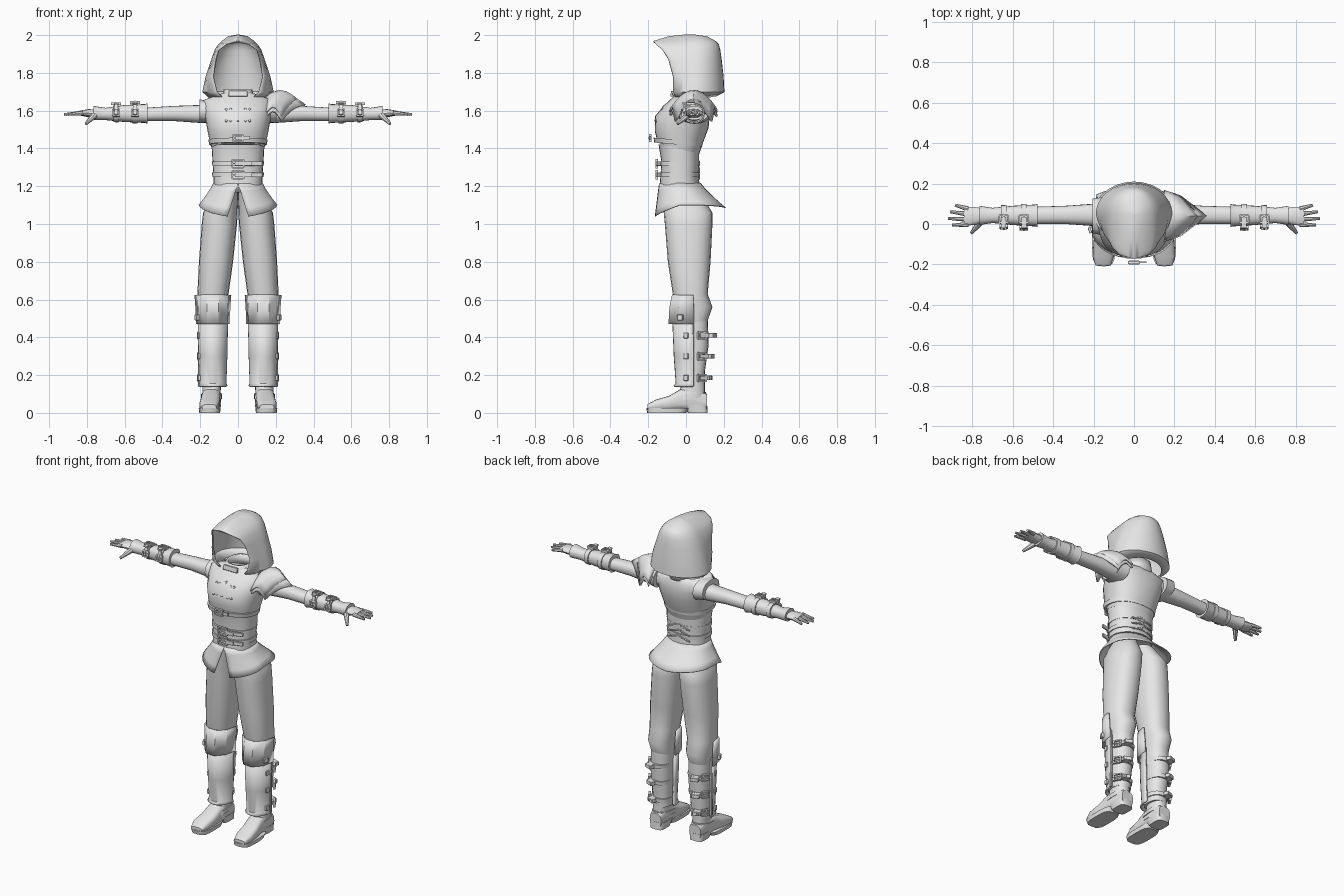
import bpy, bmesh
from math import sin, cos, pi, copysign, radians
from mathutils import Vector, Matrix

cube = bpy.data.objects.get("Cube")
if cube:
    bpy.data.objects.remove(cube, do_unlink=True)

grey = bpy.data.materials.new("plain grey")
grey.use_nodes = True
colour = (.8, .8, .8, 1)
grey.diffuse_color = colour
grey.node_tree.nodes["Principled BSDF"].inputs["Base Color"].default_value = colour


def finish(name, bm, mirror=False, thick=0, sharp=40, bevel=0):
    """Turn a bmesh into a named, shaded object with its modifiers."""
    bmesh.ops.remove_doubles(bm, verts=bm.verts, dist=.0005)
    bmesh.ops.recalc_face_normals(bm, faces=bm.faces)
    mesh = bpy.data.meshes.new(name)
    bm.to_mesh(mesh)
    bm.free()
    obj = bpy.data.objects.new(name, mesh)
    bpy.context.collection.objects.link(obj)
    mesh.materials.append(grey)
    bpy.ops.object.select_all(action='DESELECT')
    obj.select_set(True)
    bpy.context.view_layer.objects.active = obj
    bpy.ops.object.shade_smooth_by_angle(angle=radians(sharp))
    if mirror:
        mod = obj.modifiers.new("mirror", 'MIRROR')
        mod.merge_threshold = .002
    if thick:
        mod = obj.modifiers.new("thickness", 'SOLIDIFY')
        mod.thickness, mod.offset = thick, 0
    if bevel:
        mod = obj.modifiers.new("bevel", 'BEVEL')
        mod.width, mod.segments = bevel, 1
    return obj


def surface(name, fn, nu, nv, closed=False, caps=False, **options):
    """Grid of faces through fn(i, j); closed joins the ends of each row."""
    bm = bmesh.new()
    count = nu if closed else nu + 1
    rows = [[bm.verts.new(fn(i, j)) for i in range(count)] for j in range(nv + 1)]
    for low, high in zip(rows, rows[1:]):
        for i in range(nu):
            k = (i + 1) % count
            bm.faces.new((low[i], low[k], high[k], high[i]))
    if caps:
        bm.faces.new(rows[0])
        bm.faces.new(rows[-1])
    return finish(name, bm, **options)


def tube(name, rows, axis='z', n=20, square=2.3, tilt=0, caps=True, **options):
    """Rounded tube; each row is a position and the extents on the other two axes."""
    def point(i, j):
        at, a0, a1, b0, b1 = rows[j]
        c, s = cos(2 * pi * i / n), sin(2 * pi * i / n)
        c, s = (copysign(abs(t) ** (2 / square), t) for t in (c, s))
        a, b = (a0 + a1 + c * (a1 - a0)) / 2, (b0 + b1 + s * (b1 - b0)) / 2
        at -= tilt * s
        return {'x': (at, a, b), 'y': (a, at, b), 'z': (a, b, at)}[axis]
    return surface(name, point, n, len(rows) - 1, closed=True, caps=caps, **options)


def add_box(bm, size, matrix):
    bmesh.ops.create_cube(bm, size=1, matrix=matrix @ Matrix.Diagonal((*size, 1)))


def facing(place, normal, turn=0):
    spin = Matrix.Rotation(radians(turn), 4, 'Z')
    return Matrix.Translation(place) @ Vector(normal).to_track_quat('Z', 'Y').to_matrix().to_4x4() @ spin


def plate(name, place, normal, size, turn=0, **options):
    bm = bmesh.new()
    add_box(bm, size, facing(place, normal, turn))
    return finish(name, bm, bevel=.002, **options)


def buckle(name, place, normal, w, h, turn=0, **options):
    """Rectangular frame with a strap end and a prong."""
    bm, bar = bmesh.new(), .008
    base = facing(place, normal, turn)
    for side in (-1, 1):
        add_box(bm, (bar, h, .014), base @ Matrix.Translation((side * w / 2, 0, 0)))
        add_box(bm, (w, bar, .014), base @ Matrix.Translation((0, side * h / 2, 0)))
    add_box(bm, (w * 1.5, h * .55, .008), base @ Matrix.Translation((w * .5, 0, 0)))
    add_box(bm, (w, .006, .02), base)
    return finish(name, bm, **options)


def taper(name, start, end, r0, r1, **options):
    start, end = Vector(start), Vector(end)
    bm = bmesh.new()
    bmesh.ops.create_cone(bm, cap_ends=True, segments=8, radius1=r0, radius2=r1, depth=(end - start).length,
                          matrix=facing((start + end) / 2, end - start))
    return finish(name, bm, **options)


# Hood: height, rim x, rim y, side x, back y
hood = [(1.66, .07, -.05, .14, .16), (1.70, .11, -.065, .185, .2), (1.78, .13, -.065, .168, .195),
        (1.87, .115, -.09, .138, .185), (1.92, .1, -.12, .12, .178), (1.95, .06, -.155, .1, .17),
        (1.965, 0, -.172, .085, .155), (1.99, 0, -.09, .05, .11), (2, 0, 0, 0, .03)]


def hood_point(i, j):
    z, rim_x, rim_y, side, back = hood[j]
    u, mid = i / 8, .05
    if u <= 1:
        blend = (u + sin(u * pi / 2)) / 2
        return rim_x + (side - rim_x) * blend, mid + (rim_y - mid) * cos(u * pi / 2), z
    a = (u - 1) * pi / 2
    return side * cos(a), mid + (back - mid) * sin(a), z + .02 * sin(a) * (j == 0)


surface("hood", hood_point, 16, len(hood) - 1, mirror=True, thick=.008, sharp=50)
tube("collar", [(1.63, -.085, .085, -.075, .11), (1.71, -.07, .07, -.055, .1)], caps=False, thick=.012)
plate("collar_clasp", (0, -.075, 1.69), (0, -1, .2), (.1, .03, .012))

# Torso
tube("chest", [(1.4, -.14, .14, -.15, .07), (1.46, -.155, .155, -.165, .09), (1.54, -.17, .17, -.165, .12),
               (1.6, -.185, .185, -.115, .125), (1.645, -.19, .19, -.065, .12), (1.67, -.11, .11, -.04, .11)],
     n=28, tilt=.03)
tube("corset", [(1.19, -.13, .13, -.14, .075), (1.26, -.13, .13, -.135, .065), (1.33, -.135, .135, -.13, .07),
                (1.42, -.14, .14, -.145, .07)], n=28)
tube("chest_strap", [(1.42, -.152, .152, -.168, .085), (1.445, -.157, .157, -.172, .088)], n=28, tilt=.012)
buckle("chest_buckle", (0, -.19, 1.455), (0, -1, 0), .05, .035)
for n, z in enumerate((1.26, 1.32)):
    tube(f"corset_strap_{n}", [(z - .012, -.136, .136, -.142, .071), (z + .012, -.137, .137, -.142, .072)], n=28)
    buckle(f"corset_buckle_{n}", (0, -.155, z), (0, -1, 0), .06, .042)
    plate(f"corset_strap_end_{n}", (.08, -.143, z), (.25, -1, 0), (.1, .024, .01))
for n in range(3):
    plate(f"back_lace_{n}", (.03, .069, 1.25 + n * .035), (0, 1, 0), (.09, .009, .008), 15, mirror=True)

# Crossed lacing on the chest
plate("chest_seam", (0, -.138, 1.585), (0, -1, .6), (.012, .1, .014))
for n, (x, z) in enumerate(((0, 1.57), (.05, 1.595), (.05, 1.555))):
    y = -.15 + .6 * max(0, z - 1.56)
    for turn in (-45, 45):
        plate(f"chest_lace_{n}_{turn}", (x, y, z), (x, -1, .5), (.045, .012, .016), turn, mirror=x > 0)


# Flared skirt, split at the front
def skirt_point(i, j):
    a, v = pi * i / 14, j / 4
    flare = v ** 1.2
    x = (.128 + .077 * flare) * sin(a) + .055 * v * (1 - i / 14) ** 6
    y = -.032 + .11 * flare * (.6 - .4 * cos(a)) * (i > 7) - (.108 + .022 * v) * cos(a)
    hem = 1.085 - .045 * max(0, cos(a)) + .015 * sin(a)
    return x, y, 1.215 + (hem - 1.215) * v


surface("skirt", skirt_point, 14, 4, mirror=True, thick=.006, sharp=60)

# Legs
tube("trouser_leg", [(1.17, 0, .12, -.12, .07), (1.06, .002, .185, -.118, .14), (1, .005, .192, -.112, .14),
                     (.8, .026, .207, -.096, .13), (.63, .05, .215, -.07, .115), (.56, .06, .208, -.06, .14),
                     (.48, .065, .2, -.05, .112)], mirror=True)
tube("boot_shaft", [(.52, .065, .2, -.055, .115), (.36, .068, .2, -.052, .12), (.22, .075, .195, -.042, .1),
                    (.14, .078, .193, -.035, .1)], mirror=True)
tube("boot_ankle", [(.16, .09, .19, -.02, .1), (.1, .092, .188, -.04, .1), (.05, .09, .19, -.08, .105)], mirror=True)
tube("boot_foot", [(-.205, .115, .19, .015, .045), (-.16, .1, .205, .012, .07), (-.09, .095, .2, .012, .09),
                   (-.03, .093, .193, .015, .125), (.05, .09, .19, .012, .14), (.11, .1, .18, .012, .1)],
     axis='y', square=3, mirror=True)
tube("boot_sole", [(0, .095, .205, -.205, .0), (.025, .092, .208, -.21, .02)], square=3.5, mirror=True)
tube("boot_heel", [(0, .095, .185, .01, .115), (.045, .09, .19, -.02, .112)], square=4, mirror=True)
tube("instep_strap", [(.075, .085, .195, -.075, .108), (.1, .085, .195, -.06, .106)], tilt=-.01, mirror=True)


def guard(name, rows, sweep, facets, **options):
    """Curved plate over the front of a leg: height, half width, front y."""
    def point(i, j):
        z, half, front = rows[j]
        a = radians(sweep) * (2 * i / facets - 1)
        return .133 + half * sin(a), .03 + (front - .03) * cos(a), z
    return surface(name, point, facets, len(rows) - 1, mirror=True, **options)


guard("knee_guard", [(.47, .085, -.095), (.56, .088, -.09), (.625, .093, -.075)], 95, 5, thick=.01, sharp=20)
guard("shin_guard", [(.14, .074, -.062), (.155, .067, -.05), (.3, .072, -.06), (.5, .076, -.068)], 95, 14, thick=.01)
plate("shin_guard_edge", (.205, .035, .33), (1, 0, 0), (.014, .38, .014), mirror=True)
plate("knee_stud", (.215, -.03, .505), (1, -.4, 0), (.03, .03, .02), mirror=True)
for n, z in enumerate((.185, .3, .41)):
    grow = .02 * (z - .185) / .2
    tube(f"boot_strap_{n}", [(z - .012, .072, .2, -.04, .108 + grow), (z + .012, .07, .202, -.042, .11 + grow)],
         mirror=True)
    buckle(f"boot_buckle_{n}", (.198, .085, z), (1, .6, 0), .045, .035, mirror=True)
    plate(f"boot_strap_end_{n}", (.16, .118 + grow, z), (.4, 1, 0), (.05, .024, .03), mirror=True)
    plate(f"shin_stud_{n}", (.207, .0, z), (1, -.2, 0), (.025, .03, .014), mirror=True)

# Arms: extents run along y, then z
tube("upper_arm", [(.13, -.02, .1, 1.535, 1.64), (.2, -.01, .1, 1.535, 1.63), (.34, .0, .09, 1.545, 1.625),
                   (.5, .0, .085, 1.545, 1.615)], axis='x', mirror=True)
tube("sleeve_cap", [(.14, -.06, .135, 1.53, 1.655), (.205, -.045, .125, 1.54, 1.66)], axis='x', n=14, mirror=True)
tube("bracer", [(.478, -.015, .1, 1.53, 1.64), (.49, -.012, .096, 1.535, 1.635), (.6, -.005, .09, 1.54, 1.63),
                (.7, .005, .08, 1.55, 1.615), (.765, -.005, .09, 1.55, 1.625)], axis='x', mirror=True)
for n, x in enumerate((.545, .645)):
    inset = n * .006
    tube(f"bracer_strap_{n}", [(x - .013, -.014 + inset, .1 - inset, 1.532 + inset, 1.638 - inset),
                               (x + .013, -.013 + inset, .099 - inset, 1.533 + inset, 1.637 - inset)],
         axis='x', mirror=True)
    buckle(f"bracer_buckle_{n}", (x, .025, 1.643 - inset), (0, 0, 1), .035, .045, 90, mirror=True)
    buckle(f"bracer_side_buckle_{n}", (x, -.02 + inset, 1.59), (0, -1, .3), .035, .035, 90, mirror=True)

# Hands
tube("palm", [(.74, .01, .075, 1.56, 1.605), (.79, -.005, .085, 1.565, 1.608), (.84, -.008, .085, 1.575, 1.6)],
     axis='x', n=12, mirror=True)
for n, tip in enumerate((.885, .91, .92, .9)):
    y = .085 - n * .03
    taper(f"finger_{n}", (.82, y * .85 + .002, 1.588), (tip, y * 1.1, 1.58), .013, .007, mirror=True)
taper("thumb", (.76, .01, 1.575), (.805, -.045, 1.53), .018, .008, mirror=True)


# Layered guard on the left shoulder only
def shoulder_layer(name, drop, reach):
    def point(i, j):
        u, v = i / 5 - 1, j / 5
        x = .15 + v * (.08 + reach * (1 - abs(u)))
        y = .04 + u * (.125 - .03 * v)
        return x, y, 1.675 - drop + .04 * sin(pi * v) - .025 * v - .085 * u * u
    surface(name, point, 10, 5, thick=.012)


shoulder_layer("shoulder_guard_top", 0, .09)
shoulder_layer("shoulder_guard_bottom", .022, .125)
